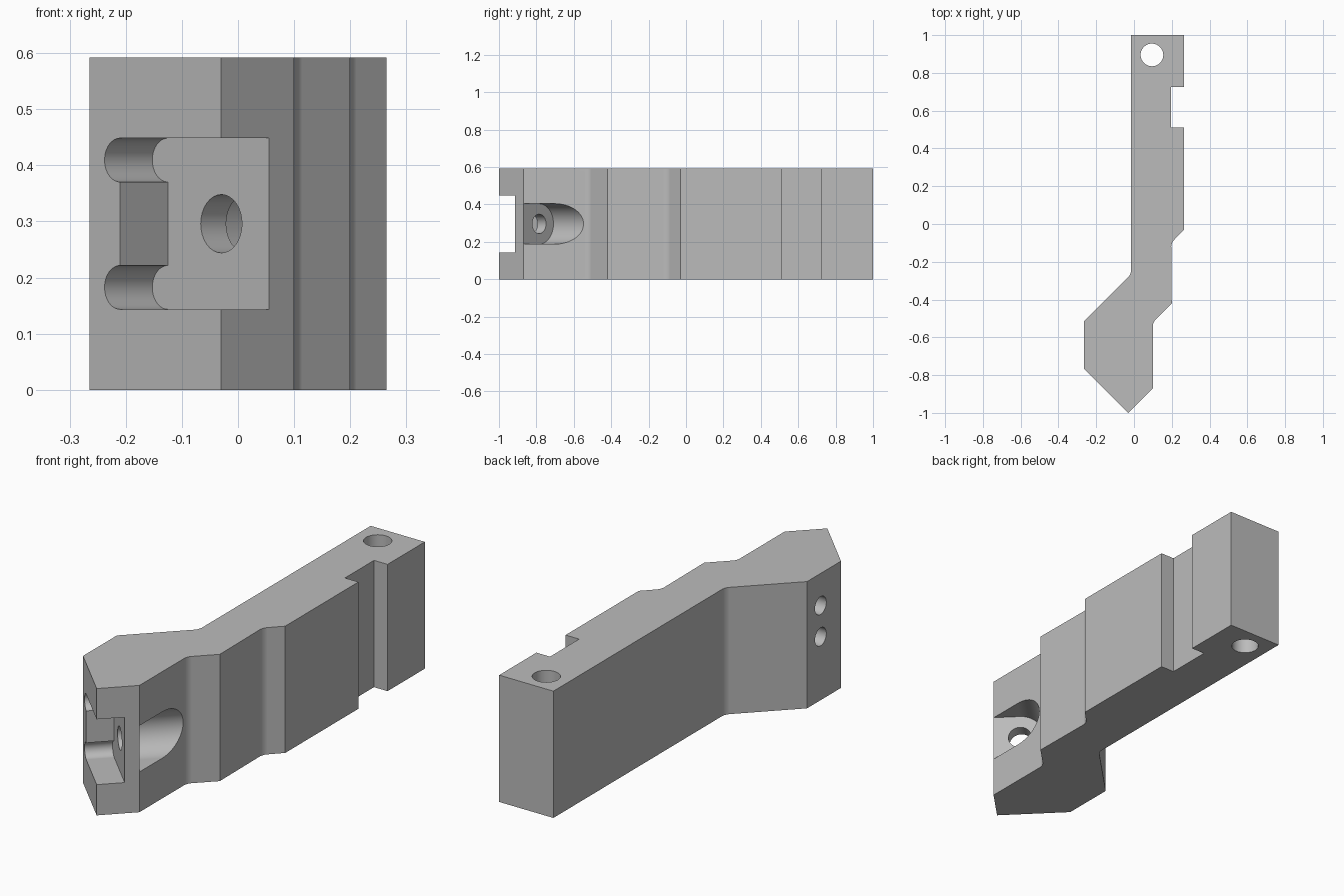
import bpy, bmesh
from math import radians, cos, sin
from mathutils import Matrix, Vector

if "Cube" in bpy.data.objects:
    bpy.data.objects.remove(bpy.data.objects["Cube"], do_unlink=True)

HEIGHT = 0.592
MID = HEIGHT / 2

# Frames that place an outline (p, q) and its extrusion direction
UPRIGHT = Matrix.Identity(3)
SIDEWAYS = Matrix(((0, 0, 1), (1, 0, 0), (0, 1, 0)))
SLANTED = Matrix.Rotation(radians(45), 3, "Z") @ SIDEWAYS


def arc(p, q, radius, start=0, end=360, steps=24):
    angles = [radians(start + (end - start) * i / steps) for i in range(steps + 1)]
    if end - start == 360:
        angles.pop()
    return [(p + radius * cos(a), q + radius * sin(a)) for a in angles]


def prism(name, outline, low, high, frame, fillets=()):
    """Extrude an outline from low to high; round the listed corners."""
    bm = bmesh.new()
    bottom = [bm.verts.new(frame @ Vector((p, q, low))) for p, q in outline]
    top = [bm.verts.new(frame @ Vector((p, q, high))) for p, q in outline]
    bm.faces.new(bottom[::-1])
    bm.faces.new(top)
    n = len(outline)
    for i in range(n):
        j = (i + 1) % n
        bm.faces.new((bottom[i], bottom[j], top[j], top[i]))
    if fillets:
        edges = [bm.edges.get((bottom[outline.index(c)], top[outline.index(c)]))
                 for c in fillets]
        bmesh.ops.bevel(bm, geom=edges, offset=0.02, segments=6,
                        profile=0.5, affect="EDGES")
    bmesh.ops.recalc_face_normals(bm, faces=bm.faces[:])
    mesh = bpy.data.meshes.new(name)
    bm.to_mesh(mesh)
    bm.free()
    obj = bpy.data.objects.new(name, mesh)
    bpy.context.collection.objects.link(obj)
    return obj


# Bracket body: stepped arm with an angled head
head_corner, step_corner, neck_corner = (0.10, -0.52), (0.197, -0.10), (-0.015, -0.265)
outline = [(-0.03, -1), (0.10, -0.87), head_corner, (0.20, -0.42), step_corner,
           (0.265, -0.03), (0.265, 0.51), (0.195, 0.51), (0.195, 0.725),
           (0.265, 0.725), (0.265, 1), (-0.015, 1), neck_corner,
           (-0.265, -0.515), (-0.265, -0.765)]
body = prism("bracket_body", outline, 0, HEIGHT, UPRIGHT,
             (head_corner, step_corner, neck_corner))

# Cutters: slanted pocket with rounded inner corners, bolt hole and its recess
half, relief, wall = 0.1525, 0.039, -0.431
pocket = [(-0.9, MID - half)]
for z in (MID - half + relief, MID + half - relief):
    pocket += arc(wall, z, relief, -90, 90)
pocket.append((-0.9, MID + half))

axis, recess_radius = -0.566, 0.108
recess = [(-0.9, MID - recess_radius)]
recess += arc(axis, MID, recess_radius, -90, 90, 32)
recess.append((-0.9, MID + recess_radius))

cutters = [
    prism("pocket_cutter", pocket, -0.9, -0.608, SLANTED),
    prism("recess_cutter", recess, -0.544, 0.1, SLANTED),
    prism("bolt_hole_cutter", arc(axis, MID, 0.052, steps=32), -0.65, -0.5, SLANTED),
    prism("pin_hole_cutter", arc(0.095, 0.895, 0.06, steps=40), -0.1, 0.7, UPRIGHT),
]
# Two blind holes in the flat side of the head
for z in (MID, MID + 0.146):
    cutters.append(prism("side_hole_cutter", arc(-0.615, z, 0.042), -0.4, -0.12, SIDEWAYS))

bpy.ops.object.select_all(action="DESELECT")
body.select_set(True)
bpy.context.view_layer.objects.active = body
for cutter in cutters:
    mod = body.modifiers.new("cut", "BOOLEAN")
    mod.operation, mod.solver, mod.object = "DIFFERENCE", "EXACT", cutter
    bpy.ops.object.modifier_apply(modifier=mod.name)
    bpy.data.objects.remove(cutter, do_unlink=True)

# Smooth curved walls, crisp edges
bpy.ops.object.shade_smooth_by_angle(angle=radians(25))
weighted = body.modifiers.new("weighted_normals", "WEIGHTED_NORMAL")
weighted.keep_sharp = True

# Single plain grey finish
grey = bpy.data.materials.new("light_grey")
grey.use_nodes = True
colour = (0.5, 0.5, 0.5, 1)
grey.diffuse_color = colour
grey.node_tree.nodes["Principled BSDF"].inputs["Base Color"].default_value = colour
body.data.materials.clear()
body.data.materials.append(grey)
